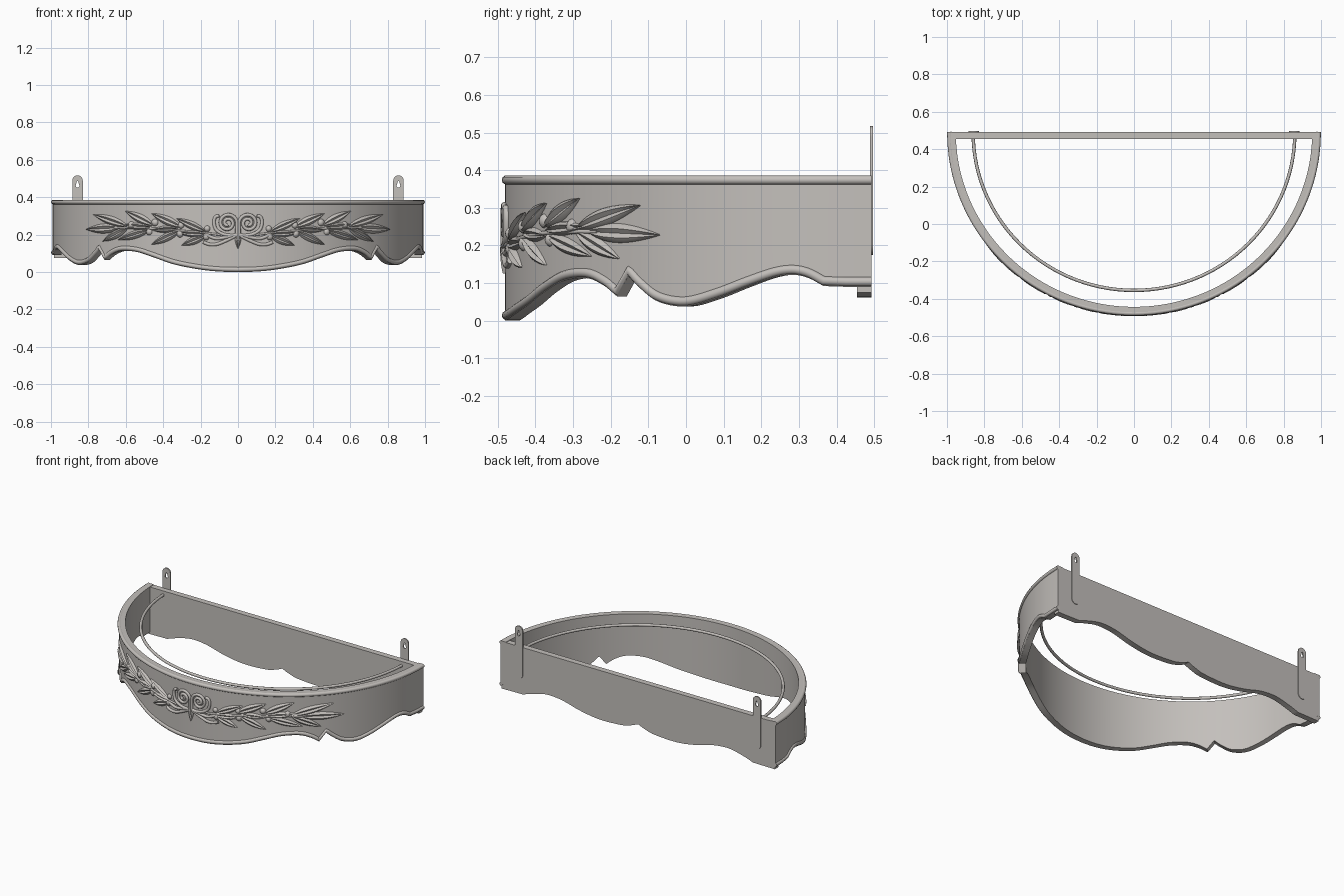
import bpy, bmesh, math
from mathutils import Vector

if "Cube" in bpy.data.objects:
    bpy.data.objects.remove(bpy.data.objects["Cube"])

CY, RX, RY = 0.493, 0.991, 0.974      # centre and radii of the half-oval wall
THICK, TOP = 0.038, 0.385

stone = bpy.data.materials.new("warm grey")
stone.diffuse_color = (0.55, 0.525, 0.50, 1)
stone.use_nodes = True
stone.node_tree.nodes["Principled BSDF"].inputs["Base Color"].default_value = stone.diffuse_color


def finish(ob, angle=35):
    ob.data.materials.clear()
    ob.data.materials.append(stone)
    bpy.ops.object.select_all(action='DESELECT')
    ob.select_set(True)
    bpy.context.view_layer.objects.active = ob
    if ob.type == 'CURVE':
        bpy.ops.object.convert(target='MESH')
        ob = bpy.context.view_layer.objects.active
    bpy.ops.object.shade_smooth_by_angle(angle=math.radians(angle))
    return ob


def from_bmesh(name, bm, angle=35):
    bmesh.ops.recalc_face_normals(bm, faces=bm.faces)
    me = bpy.data.meshes.new(name)
    bm.to_mesh(me)
    bm.free()
    ob = bpy.data.objects.new(name, me)
    bpy.context.collection.objects.link(ob)
    return finish(ob, angle)


def smooth(pts, n=6):
    """Catmull-Rom through 2D points."""
    p = [Vector(q) for q in pts]
    p = [2 * p[0] - p[1]] + p + [2 * p[-1] - p[-2]]
    out = []
    for a, b, c, d in zip(p, p[1:], p[2:], p[3:]):
        for i in range(n):
            t = i / n
            out.append(0.5 * (2 * b + (c - a) * t + (2 * a - 5 * b + 4 * c - d) * t * t
                              + (3 * b - a - 3 * c + d) * t ** 3))
    return out + [p[-2]]


def oval(theta, z, d=0.0):
    return Vector(((RX + d) * math.sin(theta), CY - (RY + d) * math.cos(theta), z))


def on_wall(x, z, d=0.0):
    return oval(math.asin(max(-1, min(1, x / RX))), z, d)


def tube(name, paths, radius, res=3):
    cu = bpy.data.curves.new(name, 'CURVE')
    cu.dimensions = '3D'
    cu.bevel_depth, cu.bevel_resolution, cu.use_fill_caps = radius, res, True
    for path in paths:
        s = cu.splines.new('POLY')
        s.points.add(len(path) - 1)
        for pt, co in zip(s.points, path):
            pt.co = (*co, 1)
    ob = bpy.data.objects.new(name, cu)
    bpy.context.collection.objects.link(ob)
    return finish(ob, 50)


# scalloped lower edge: (angle from front in degrees, height)
half = smooth([(0, .0), (6, .003), (12, .014), (20, .04), (27, .078), (33, .107), (39, .113),
               (43, .094), (46, .065)])
half += smooth([(48.5, .12), (51, .085), (54.5, .05), (59.5, .038), (65, .06), (70, .09),
                (74.5, .115), (77.5, .122), (80, .114), (82.5, .092)])
half += [Vector((86, .09)), Vector((90, .09))]
edge = [Vector((-p.x, p.y)) for p in reversed(half[1:])] + half
edge = [(math.radians(p.x), p.y) for p in edge]

# curved front wall
bm = bmesh.new()
rings = [[bm.verts.new(oval(t, z, d)) for z, d in
          ((zb, 0), (TOP, 0), (TOP, -THICK), (zb, -THICK))] for t, zb in edge]
for a, b in zip(rings, rings[1:]):
    for i in range(4):
        j = (i + 1) % 4
        bm.faces.new((a[i], a[j], b[j], b[i]))
bm.faces.new(rings[0])
bm.faces.new(rings[-1])
from_bmesh("curved_front_wall", bm)

# mouldings along the upper and lower edges
tube("top_moulding", [[oval(t, TOP - .011, -.004) for t, _ in edge]], .0125)
tube("bottom_moulding", [[oval(t, z + .014, -.004) for t, z in edge]], .0125)

# back panel with scalloped lower edge
side = smooth([(0, .105), (.05, .085), (.12, .068), (.28, .062), (.42, .082), (.55, .115),
               (.66, .122), (.76, .1), (.83, .077)]) + [Vector((.985, .075))]
low = [(-p.x, p.y) for p in reversed(side[1:])] + [tuple(p) for p in side]
bm = bmesh.new()
cols = [[bm.verts.new(c) for c in ((x, .455, z), (x, CY, z), (x, CY, .382), (x, .455, .382))]
        for x, z in low]
for a, b in zip(cols, cols[1:]):
    for i in range(4):
        j = (i + 1) % 4
        bm.faces.new((a[i], a[j], b[j], b[i]))
bm.faces.new(cols[0])
bm.faces.new(cols[-1])
from_bmesh("back_panel", bm)

# inner curtain rail
tube("curtain_rail", [[(.86 * math.sin(a), .488 - .843 * math.cos(a), .355)
                       for a in (math.radians(-90 + 3 * i) for i in range(61))]], .009)


# hanging brackets: rounded strips with a keyhole
def capsule(z0, r0, z1, r1, n=12):
    pts = [(r1 * math.cos(math.pi * i / n), z1 + r1 * math.sin(math.pi * i / n)) for i in range(n + 1)]
    return pts + [(-r0 * math.cos(math.pi * i / n), z0 - r0 * math.sin(math.pi * i / n))
                  for i in range(n + 1)]


for sx, label in ((-1, "left"), (1, "right")):
    cu = bpy.data.curves.new(label + "_hanging_bracket", 'CURVE')
    cu.dimensions, cu.fill_mode, cu.extrude = '2D', 'BOTH', .004
    for outline in (capsule(.203, .028, .489, .028), capsule(.462, .010, .484, .004)):
        s = cu.splines.new('POLY')
        s.points.add(len(outline) - 1)
        s.use_cyclic_u = True
        for pt, (x, z) in zip(s.points, outline):
            pt.co = (x, z, 0, 1)
    ob = bpy.data.objects.new(label + "_hanging_bracket", cu)
    ob.location = (sx * .858, .493, 0)
    ob.rotation_euler = (math.pi / 2, 0, 0)
    bpy.context.collection.objects.link(ob)
    finish(ob)

# laurel leaves: base x, base z, tip x, tip z, width
LEAVES = [(.63, .237, .81, .228, .055), (.59, .245, .77, .307, .05), (.59, .235, .72, .165, .045),
          (.45, .25, .60, .325, .05), (.47, .225, .64, .172, .045), (.46, .24, .62, .25, .04),
          (.30, .24, .46, .312, .05), (.31, .22, .46, .148, .045), (.32, .232, .46, .225, .04),
          (.17, .215, .33, .287, .045), (.16, .2, .32, .21, .04), (.17, .195, .30, .143, .045)]
STEP = 12


def add_leaf(bm, x0, z0, x1, z1, width):
    a, b = Vector((x0, z0)), Vector((x1, z1))
    side = Vector((a.y - b.y, b.x - a.x)).normalized() * width / 2
    rows = []
    for i in range(STEP + 1):
        t = i / STEP
        w = max(.03, math.sin(math.pi * t ** .9) ** .8 if 0 < t < 1 else 0)
        row = []
        for k, d in ((-1, -.004), (-.85, .005), (-.45, .013), (0, .004), (.45, .013), (.85, .005), (1, -.004)):
            p = a.lerp(b, t) + side * (k * w)
            row.append(bm.verts.new(on_wall(p.x, p.y, d * (.4 + .6 * w) if d > 0 else d)))
        rows.append(row)
    for r, s in zip(rows, rows[1:]):
        for i in range(6):
            bm.faces.new((r[i], r[i + 1], s[i + 1], s[i]))


# berries: x, z, radius
BERRIES = [(.57, .25, .023), (.445, .265, .021), (.475, .215, .019), (.31, .205, .022),
           (.305, .25, .018), (.17, .19, .021), (.165, .232, .017)]

for sx, label in ((-1, "left"), (1, "right")):
    bm = bmesh.new()
    for x0, z0, x1, z1, w in LEAVES:
        add_leaf(bm, sx * x0, z0, sx * x1, z1, w)
    from_bmesh(label + "_laurel_leaves", bm, 60)

    bm = bmesh.new()
    for x, z, r in BERRIES:
        new = bmesh.ops.create_uvsphere(bm, u_segments=16, v_segments=10, radius=r)["verts"]
        bmesh.ops.translate(bm, verts=new, vec=on_wall(sx * x, z, .013 - r))
    from_bmesh(label + "_berries", bm, 60)

    vine = smooth([(.03, .195), (.2, .21), (.35, .225), (.5, .235), (.66, .237)])
    tube(label + "_vine", [[on_wall(sx * p.x, p.y, .002) for p in vine]], .006)

    # bow: inner scroll, outer hook and ribbon tails
    scroll = []
    for i in range(45):
        s = i / 44
        r, a = .05 * (1 - .8 * s), math.pi - s * 3.6 * math.pi
        scroll.append((.055 + r * math.cos(a), .262 + r * math.sin(a)))
    scroll = [(.006, .17), (.006, .22)] + scroll
    hook = smooth([(.01, .195), (.07, .2), (.115, .225), (.128, .265), (.12, .295), (.1, .3)])
    tail_a = smooth([(.01, .195), (.06, .17), (.11, .15), (.15, .148), (.185, .16)])
    tail_b = smooth([(.01, .2), (.07, .185), (.12, .18), (.17, .2)])
    tube(label + "_bow_scrolls", [[on_wall(sx * p[0], p[1], .003) for p in path]
                                  for path in (scroll, hook, tail_a, tail_b)], .009)

# centre drop of the bow
bm = bmesh.new()
add_leaf(bm, 0, .235, 0, .125, .036)
from_bmesh("bow_drop", bm, 60)
